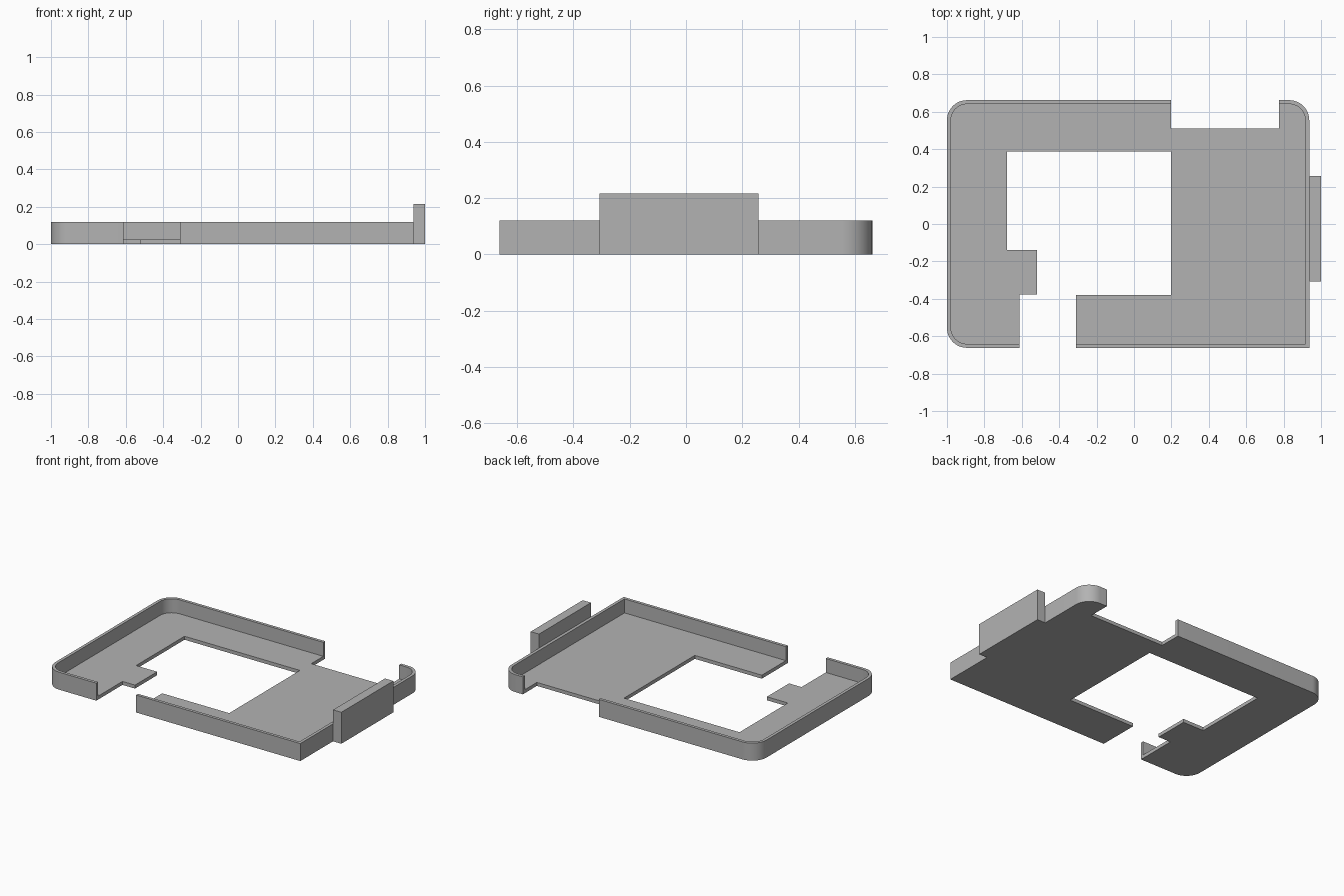
import bpy, bmesh, math

if "Cube" in bpy.data.objects:
    bpy.data.objects.remove(bpy.data.objects["Cube"], do_unlink=True)

grey = bpy.data.materials.new("plain grey")
grey.use_nodes = True
colour = (0.45, 0.45, 0.45, 1)
grey.diffuse_color = colour
grey.node_tree.nodes["Principled BSDF"].inputs["Base Color"].default_value = colour

LEFT, RIGHT, FRONT, BACK = -1.0, 0.937, -0.662, 0.662
WALL, FLOOR, RIM, RADIUS = 0.021, 0.024, 0.12, 0.107


def prism(name, outline, z0, z1):
    """Extrude a flat outline upwards."""
    bm = bmesh.new()
    face = bm.faces.new([bm.verts.new((x, y, z0)) for x, y in outline])
    top = bmesh.ops.extrude_face_region(bm, geom=[face])["geom"]
    verts = [v for v in top if isinstance(v, bmesh.types.BMVert)]
    bmesh.ops.translate(bm, verts=verts, vec=(0, 0, z1 - z0))
    bmesh.ops.recalc_face_normals(bm, faces=bm.faces)
    mesh = bpy.data.meshes.new(name)
    bm.to_mesh(mesh)
    bm.free()
    mesh.materials.append(grey)
    obj = bpy.data.objects.new(name, mesh)
    bpy.context.collection.objects.link(obj)
    return obj


def rectangle(x0, x1, y0, y1):
    return [(x0, y0), (x1, y0), (x1, y1), (x0, y1)]


def tray_outline(inset):
    """Rectangle with three round corners; the front left one is square."""
    r, steps = RADIUS - inset, 12
    points = [(RIGHT - inset, FRONT + inset)]
    corners = [(RIGHT - RADIUS, BACK - RADIUS),
               (LEFT + RADIUS, BACK - RADIUS),
               (LEFT + RADIUS, FRONT + RADIUS)]
    for k, (cx, cy) in enumerate(corners):
        for i in range(steps + 1):
            a = math.pi / 2 * (k + i / steps)
            points.append((cx + r * math.cos(a), cy + r * math.sin(a)))
    return points


# Shallow tray, hollowed and cut through
tray = prism("tray", tray_outline(0), 0, RIM)
window = [(-0.678, 0.388), (0.199, 0.388), (0.199, -0.38), (-0.31, -0.38),
          (-0.31, -0.8), (-0.613, -0.8), (-0.613, -0.378), (-0.518, -0.378),
          (-0.518, -0.138), (-0.678, -0.138)]
cutters = [
    prism("cavity_cutter", tray_outline(WALL), FLOOR, 0.3),
    prism("window_cutter", window, -0.1, 0.3),
    prism("back_notch_cutter", rectangle(0.199, 0.776, 0.51, 0.8), -0.1, 0.3),
]
for cutter in cutters:
    cutter.hide_render = True
    mod = tray.modifiers.new(cutter.name, "BOOLEAN")
    mod.operation, mod.solver, mod.object = "DIFFERENCE", "EXACT", cutter

# Apply the cuts and drop the cutters
bpy.context.view_layer.update()
result = bpy.data.meshes.new_from_object(
    tray.evaluated_get(bpy.context.evaluated_depsgraph_get()))
tray.modifiers.clear()
tray.data = result
for cutter in cutters:
    bpy.data.objects.remove(cutter, do_unlink=True)

# Upright plate on the side wall
prism("side_plate", rectangle(RIGHT, 1.0, -0.307, 0.257), 0, 0.216)

# Smooth the round corners only
bpy.ops.object.select_all(action="DESELECT")
tray.select_set(True)
bpy.context.view_layer.objects.active = tray
bpy.ops.object.shade_smooth_by_angle(angle=math.radians(30))
